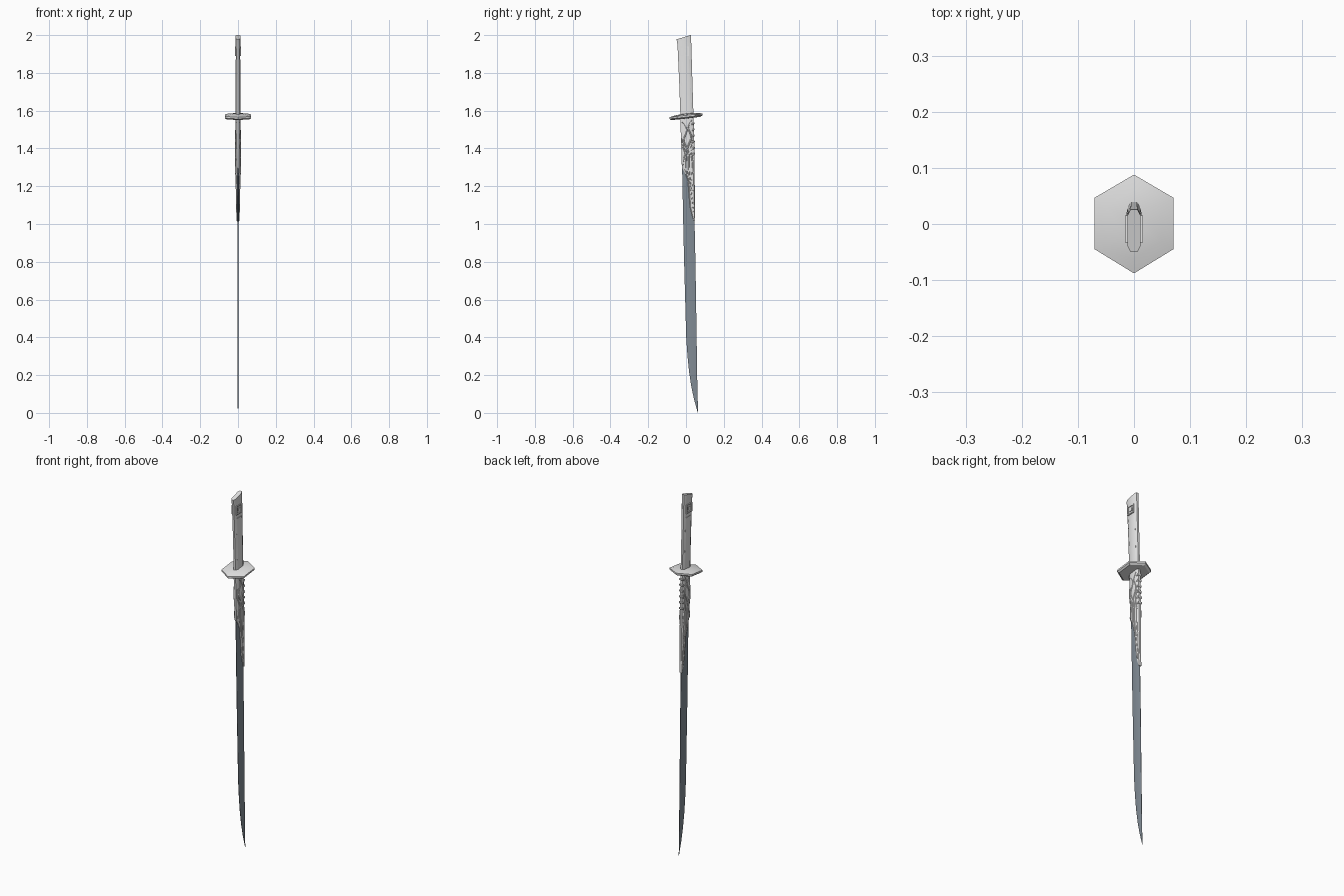
import bpy, bmesh, math
from mathutils import Vector

if "Cube" in bpy.data.objects:
    bpy.data.objects.remove(bpy.data.objects["Cube"])


def material(name, rgb):
    m = bpy.data.materials.new(name)
    m.diffuse_color = (*rgb, 1)
    m.use_nodes = True
    m.node_tree.nodes["Principled BSDF"].inputs["Base Color"].default_value = m.diffuse_color
    return m


PALE = material("pale_grey", (0.78, 0.78, 0.78))
STEEL = material("blue_steel", (0.22, 0.26, 0.30))


def finish(bm, name, mat, smooth=True):
    bmesh.ops.recalc_face_normals(bm, faces=bm.faces)
    me = bpy.data.meshes.new(name)
    bm.to_mesh(me)
    bm.free()
    me.materials.append(mat)
    ob = bpy.data.objects.new(name, me)
    bpy.context.collection.objects.link(ob)
    if smooth:
        bpy.ops.object.select_all(action='DESELECT')
        bpy.context.view_layer.objects.active = ob
        ob.select_set(True)
        bpy.ops.object.shade_smooth_by_angle(angle=math.radians(30))
    return ob


def skin(bm, rings):
    """Bridge rings of equal length and cap both ends."""
    vs = [[bm.verts.new(p) for p in r] for r in rings]
    n = len(vs[0])
    for a, b in zip(vs, vs[1:]):
        for i in range(n):
            j = (i + 1) % n
            bm.faces.new((a[i], a[j], b[j], b[i]))
    bm.faces.new(vs[0])
    bm.faces.new(vs[-1][::-1])


def slab(name, rows, mat, chamfer=0.15, edge=0.5):
    """Loft rows of (z, y_front, y_back, half_thickness, z_slope)."""
    rings = []
    for z, y0, y1, t, s in rows:
        c, e, mid = chamfer * (y1 - y0), t * edge, (y0 + y1) / 2
        sec = [(t, y0 + c), (t, y1 - c), (e, y1), (-e, y1),
               (-t, y1 - c), (-t, y0 + c), (-e, y0), (e, y0)]
        rings.append([(x, y, z + s * (y - mid)) for x, y in sec])
    bm = bmesh.new()
    skin(bm, rings)
    return finish(bm, name, mat)


def bar(bm, centre, size, tilt=0.0):
    r = bmesh.ops.create_cube(bm, size=1)
    for v in r['verts']:
        x, y, z = (v.co[i] * size[i] for i in range(3))
        v.co = Vector((x, y, z + tilt * y)) + Vector(centre)


def tube(bm, pts, radius):
    """Tapered six-sided ridge along a smoothed (y, z) path, on plane x."""
    path = []
    for i in range(len(pts) - 1):
        p0, p1 = pts[max(i - 1, 0)], pts[i]
        p2, p3 = pts[i + 1], pts[min(i + 2, len(pts) - 1)]
        for k in range(5):
            t = k / 5
            path.append(0.5 * (2 * p1 + (p2 - p0) * t + (2 * p0 - 5 * p1 + 4 * p2 - p3) * t * t
                               + (3 * p1 - p0 - 3 * p2 + p3) * t ** 3))
    path.append(pts[-1])
    rings = []
    for i, p in enumerate(path):
        d = (path[min(i + 1, len(path) - 1)] - path[max(i - 1, 0)]).normalized()
        side = d.cross(Vector((1, 0, 0)))
        r = radius * (0.25 + 0.75 * math.sin(math.pi * i / (len(path) - 1)))
        rings.append([p + side * r * math.cos(a) + Vector((r * math.sin(a), 0, 0))
                      for a in [k * math.pi / 3 for k in range(6)]])
    skin(bm, rings)


# Blade: thin, curved front edge sweeping to a tip at the back
slab("blade", [
    (1.32, -0.021, 0.040, 0.0045, 0), (1.02, -0.015, 0.045, 0.004, 0),
    (0.80, -0.010, 0.050, 0.003, 0), (0.55, -0.003, 0.054, 0.0025, 0),
    (0.40, 0.001, 0.056, 0.0025, 0), (0.30, 0.008, 0.058, 0.0025, 0),
    (0.22, 0.016, 0.059, 0.0025, 0), (0.14, 0.028, 0.060, 0.002, 0),
    (0.07, 0.043, 0.062, 0.002, 0), (0.0, 0.0625, 0.064, 0.001, 0)],
    STEEL, chamfer=0.25, edge=0.25)

# Handle with slanted pommel
slab("handle", [
    (1.56, -0.029, 0.040, 0.011, 0), (1.75, -0.036, 0.034, 0.011, 0),
    (1.95, -0.045, 0.028, 0.012, 0.1), (1.989, -0.050, 0.026, 0.012, 0.29)], PALE)

# Raised grip panels on both sides
slab("grip_panel", [
    (1.58, -0.020, 0.030, 0.0125, 0), (1.87, -0.030, 0.020, 0.0135, 0)], PALE, 0.08, 0.85)

# Plain square frames near the pommel
bm = bmesh.new()
for sx in (-1, 1):
    for d in (-1, 1):
        bar(bm, (sx * 0.013, -0.009 + d * 0.021, 1.915), (0.006, 0.006, 0.05))
        bar(bm, (sx * 0.013, -0.009, 1.915 + d * 0.022), (0.006, 0.048, 0.006))
    bar(bm, (sx * 0.0125, -0.009, 1.915), (0.005, 0.016, 0.016))
finish(bm, "square_inlay", PALE, False)

# Six-sided guard, domed and slightly tilted
HEX = [(0, 0.088), (0.07, 0.047), (0.07, -0.045), (0, -0.088), (-0.07, -0.045), (-0.07, 0.047)]
bm = bmesh.new()
skin(bm, [[(x * k, y * k, 1.57 + h + 0.115 * y * k) for x, y in HEX]
          for k, h in ((0.3, 0.014), (0.7, 0.011), (1, 0.005), (1, -0.004), (0.88, -0.011), (0.3, -0.012))])
finish(bm, "guard", PALE)

# Collar that runs down the back of the blade as a spine
slab("collar", [
    (1.565, -0.030, 0.040, 0.012, 0), (1.42, -0.026, 0.044, 0.012, 0),
    (1.30, -0.022, 0.046, 0.012, 0), (1.265, -0.004, 0.046, 0.012, 0),
    (1.235, 0.009, 0.046, 0.011, 0), (1.15, 0.016, 0.047, 0.010, 0),
    (1.09, 0.021, 0.048, 0.009, 0), (1.05, 0.031, 0.048, 0.008, 0),
    (1.015, 0.042, 0.048, 0.007, 0)], PALE)

# Flowing relief ridges mirrored on both sides of the collar
SWIRLS = [
    ((-0.022, 1.54), (0.005, 1.50), (-0.012, 1.44), (0.012, 1.38), (0.016, 1.28), (0.028, 1.17), (0.04, 1.06)),
    ((0.030, 1.55), (0.012, 1.51), (0.028, 1.46), (0.010, 1.41), (-0.010, 1.35), (-0.017, 1.305)),
    ((-0.020, 1.48), (-0.018, 1.42), (0.000, 1.36), (0.004, 1.27), (0.020, 1.20)),
    ((0.036, 1.45), (0.026, 1.39), (0.036, 1.32), (0.032, 1.24), (0.040, 1.15)),
]
bm = bmesh.new()
for sx in (-1, 1):
    for s in SWIRLS:
        tube(bm, [Vector((sx * (0.0115 if z > 1.25 else 0.009), y, z)) for y, z in s], 0.0045)
finish(bm, "collar_relief", PALE)

# Ribs wrapping the back edge of the collar
bm = bmesh.new()
for i in range(6):
    z = 1.53 - i * 0.032
    bar(bm, (0, 0.036 + i * 0.0008, z), (0.026, 0.016, 0.012), 0.4)
bmesh.ops.bevel(bm, geom=bm.edges[:], offset=0.003, segments=1, affect='EDGES')
finish(bm, "collar_ribs", PALE)
